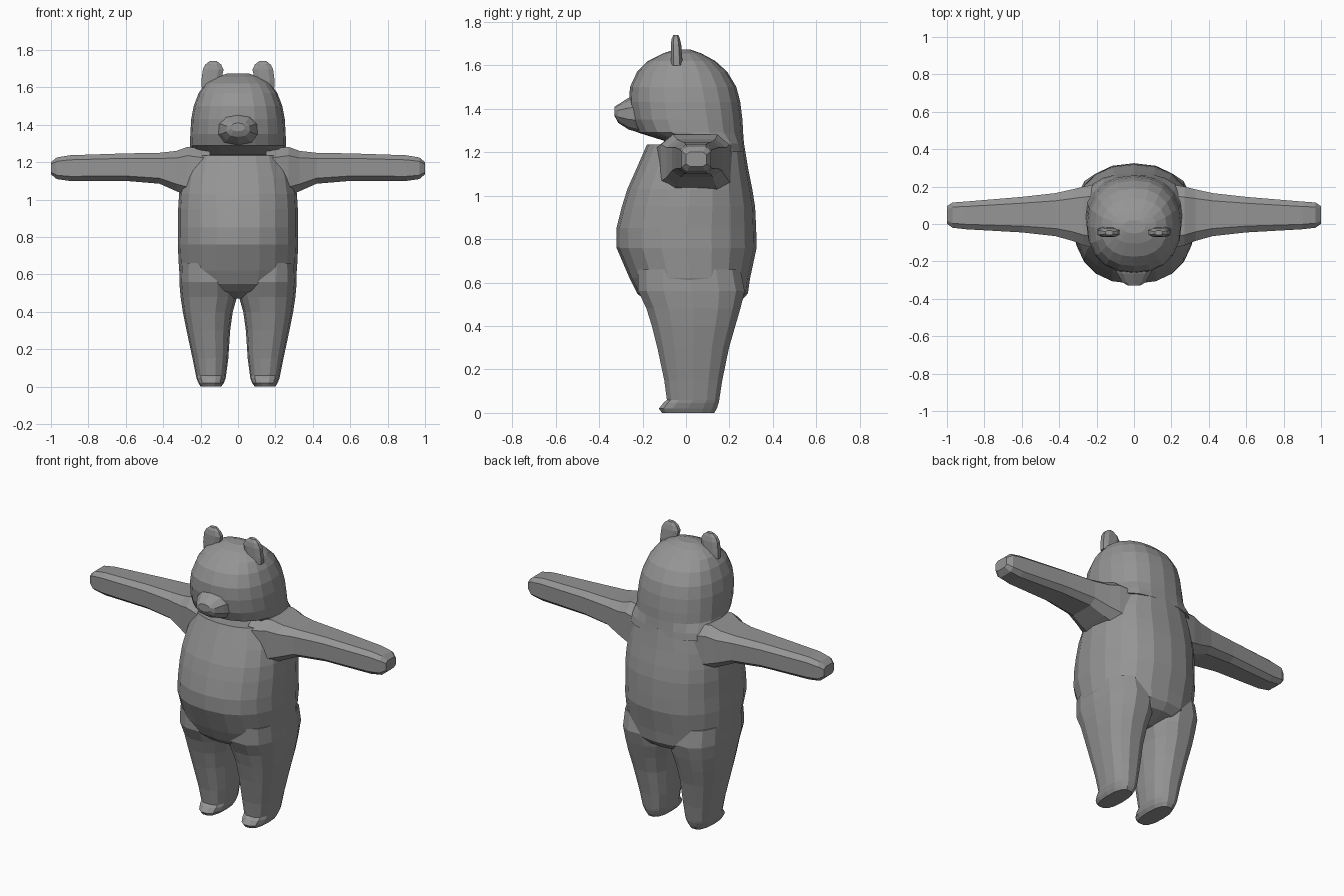
import bpy, bmesh, math

fur = bpy.data.materials.new("grey_fur")
fur.diffuse_color = (0.30, 0.30, 0.30, 1)


def section(n, power, offset):
    """Unit superellipse outline, scaled to fill the -1..1 square."""
    pts = []
    for i in range(n):
        a = 2 * math.pi * (i + offset) / n
        c, s = math.cos(a), math.sin(a)
        pts.append((math.copysign(abs(c) ** (2 / power), c),
                    math.copysign(abs(s) ** (2 / power), s)))
    mu = max(abs(p[0]) for p in pts)
    mv = max(abs(p[1]) for p in pts)
    return [(u / mu, v / mv) for u, v in pts]


def loft(name, axis, rings, n=20, power=2.3, offset=0.0, side=1):
    """Skin rings of (position, u0, u1, v0, v1) along an axis and cap both ends."""
    place = {"x": lambda p, u, v: (p, u, v),
             "y": lambda p, u, v: (u, p, v),
             "z": lambda p, u, v: (u, v, p)}[axis]
    outline = section(n, power, offset)
    bm = bmesh.new()
    loops = []
    for p, u0, u1, v0, v1 in rings:
        loop = []
        for u, v in outline:
            x, y, z = place(p, (u0 + u1) / 2 + u * (u1 - u0) / 2,
                            (v0 + v1) / 2 + v * (v1 - v0) / 2)
            loop.append(bm.verts.new((x * side, y, z)))
        loops.append(loop)
    for a, b in zip(loops, loops[1:]):
        for i in range(n):
            j = (i + 1) % n
            bm.faces.new((a[i], a[j], b[j], b[i]))
    bm.faces.new(loops[0])
    bm.faces.new(loops[-1])
    bmesh.ops.recalc_face_normals(bm, faces=bm.faces)
    mesh = bpy.data.meshes.new(name)
    bm.to_mesh(mesh)
    bm.free()
    mesh.materials.append(fur)
    obj = bpy.data.objects.new(name, mesh)
    bpy.context.collection.objects.link(obj)


def upright(rows):
    """Rings symmetric in x from (z, half width, front y, back y)."""
    return [(z, -w, w, f, b) for z, w, f, b in rows]


# Torso with a full belly and flat chest top
loft("torso", "z", upright([
    (0.47, 0.07, -0.08, 0.14), (0.51, 0.20, -0.18, 0.25),
    (0.55, 0.29, -0.225, 0.285), (0.62, 0.315, -0.26, 0.295),
    (0.76, 0.322, -0.32, 0.325), (0.85, 0.32, -0.32, 0.323),
    (0.95, 0.32, -0.295, 0.318), (1.03, 0.315, -0.27, 0.305),
    (1.12, 0.30, -0.23, 0.287), (1.235, 0.26, -0.18, 0.268)]))

# Head, blending into the back
loft("head", "z", upright([
    (1.20, 0.262, -0.03, 0.272), (1.24, 0.262, -0.06, 0.267),
    (1.29, 0.257, -0.22, 0.263), (1.35, 0.255, -0.25, 0.26),
    (1.43, 0.25, -0.262, 0.25), (1.50, 0.237, -0.258, 0.232),
    (1.57, 0.21, -0.225, 0.19), (1.62, 0.175, -0.175, 0.135),
    (1.655, 0.12, -0.105, 0.07), (1.673, 0.06, -0.05, 0.02)]))

# Muzzle
loft("muzzle", "y", [
    (-0.20, -0.12, 0.12, 1.285, 1.47), (-0.265, -0.09, 0.09, 1.305, 1.45),
    (-0.312, -0.062, 0.062, 1.335, 1.42), (-0.328, -0.035, 0.035, 1.365, 1.41)],
    n=10, offset=0.5)

for side, label in ((1, "left"), (-1, "right")):
    # Arm, flaring into the shoulder
    loft(label + "_arm", "x", [
        (0.15, -0.14, 0.22, 0.98, 1.27), (0.27, -0.115, 0.20, 1.02, 1.282),
        (0.33, -0.09, 0.185, 1.045, 1.26), (0.42, -0.065, 0.165, 1.085, 1.25),
        (0.60, -0.045, 0.145, 1.10, 1.247), (0.90, -0.028, 0.12, 1.10, 1.237),
        (0.97, -0.02, 0.115, 1.11, 1.225), (1.00, 0.0, 0.095, 1.135, 1.20)],
        n=8, power=4, offset=0.5, side=side)
    # Leg, with a small toe lip at the front of the foot
    loft(label + "_leg", "z", [
        (0.0, 0.09, 0.20, -0.11, 0.13), (0.02, 0.075, 0.212, -0.125, 0.142),
        (0.045, 0.066, 0.222, -0.105, 0.15), (0.06, 0.064, 0.225, -0.088, 0.153),
        (0.15, 0.052, 0.243, -0.10, 0.167), (0.30, 0.042, 0.275, -0.132, 0.198),
        (0.40, 0.028, 0.295, -0.157, 0.227), (0.48, 0.005, 0.307, -0.182, 0.25),
        (0.56, 0.0, 0.314, -0.22, 0.27), (0.66, 0.01, 0.31, -0.22, 0.25)],
        n=14, power=2.5, side=side)
    # Ear
    loft(label + "_ear", "z", [
        (1.60, 0.10, 0.195, -0.07, -0.015), (1.64, 0.09, 0.195, -0.07, -0.018),
        (1.695, 0.077, 0.188, -0.07, -0.022), (1.722, 0.09, 0.175, -0.066, -0.028),
        (1.74, 0.112, 0.152, -0.058, -0.035)],
        n=8, power=2.6, offset=0.5, side=side)
